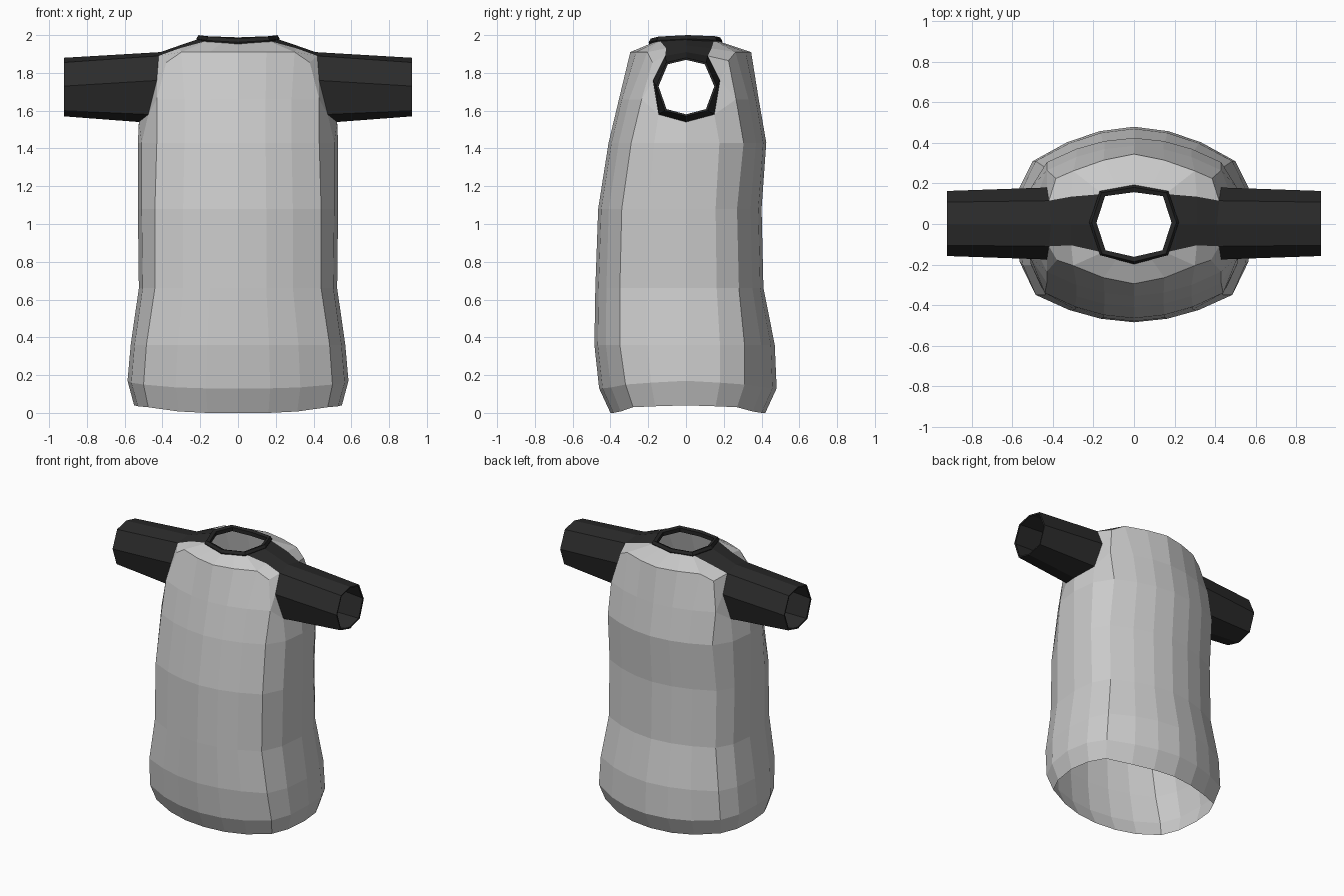
import bpy, bmesh, math
from mathutils import Vector

if "Cube" in bpy.data.objects:
    bpy.data.objects.remove(bpy.data.objects["Cube"])


def material(name, value):
    m = bpy.data.materials.new(name)
    m.diffuse_color = (value, value, value, 1)
    m.use_nodes = True
    m.node_tree.nodes["Principled BSDF"].inputs["Base Color"].default_value = m.diffuse_color
    return m


LIGHT = material("light grey cloth", 0.6)
DARK = material("charcoal cloth", 0.024)
TRIM = material("dark collar trim", 0.018)


def build(name, faces, mat, centre, mirror=True):
    """Weld a list of corner lists into one flat-faced object."""
    bm = bmesh.new()
    for f in faces:
        bm.faces.new([bm.verts.new(p) for p in f])
    bmesh.ops.remove_doubles(bm, verts=bm.verts, dist=0.0005)
    bmesh.ops.recalc_face_normals(bm, faces=bm.faces)
    c = Vector(centre)
    if sum(f.normal.dot(f.calc_center_median() - c) * f.calc_area() for f in bm.faces) < 0:
        bmesh.ops.reverse_faces(bm, faces=bm.faces)
    me = bpy.data.meshes.new(name)
    bm.to_mesh(me)
    bm.free()
    me.materials.append(mat)
    ob = bpy.data.objects.new(name, me)
    bpy.context.collection.objects.link(ob)
    if mirror:
        mod = ob.modifiers.new("mirror", 'MIRROR')
        mod.merge_threshold = 0.001
    return ob


def bridge(a, b):
    """Quads between two open strips of points."""
    return [[a[i], a[i + 1], b[i + 1], b[i]] for i in range(len(a) - 1)]


# Body levels: z centre, z crease, z side, y front, y front crease,
# y back, y back crease, x crease, x side
LEVELS = [
    (0.00, 0.03, 0.04, -0.40, -0.28, 0.42, 0.27, 0.475, 0.55),
    (0.13, 0.15, 0.17, -0.46, -0.32, 0.48, 0.31, 0.50, 0.585),
    (0.36, 0.36, 0.36, -0.485, -0.35, 0.47, 0.31, 0.485, 0.568),
    (0.66, 0.66, 0.66, -0.48, -0.35, 0.41, 0.28, 0.44, 0.525),
    (1.08, 1.08, 1.08, -0.465, -0.34, 0.40, 0.27, 0.44, 0.53),
    (1.43, 1.43, 1.43, -0.41, -0.29, 0.425, 0.305, 0.43, 0.53),
]


def across(y0, yc, xc, z0, zc):
    """Centre-to-crease strip of four points."""
    return [(0, y0, z0), (0.34 * xc, yc + (y0 - yc) * 0.87, z0),
            (0.66 * xc, yc + (y0 - yc) * 0.55, z0 + (zc - z0) * 0.25), (xc, yc, zc)]


def half_ring(l, back):
    z0, zc, zs, yf, ycf, yb, ycb, xc, xs = l
    y0, yc = (yb, ycb) if back else (yf, ycf)
    return across(y0, yc, xc, z0, zc) + [(xs - 0.02, yc * 0.58, (zc + zs) / 2), (xs, 0, zs)]


# Shared seams: armhole, yoke edge and neckline
TOP, BOT = (0.41, 0, 1.91), (0.525, 0, 1.54)
SEAM = {
    False: dict(top=(0.42, -0.11, 1.89), side=(0.43, -0.175, 1.76), low=(0.475, -0.145, 1.58),
                mid=(0.31, -0.105, 1.93), neck=(0.155, -0.14, 1.972),
                n1=(0.078, -0.162, 1.965), n0=(0, -0.18, 1.958)),
    True: dict(top=(0.42, 0.115, 1.89), side=(0.43, 0.18, 1.76), low=(0.475, 0.15, 1.58),
               mid=(0.31, 0.135, 1.93), neck=(0.155, 0.148, 1.972),
               n1=(0.078, 0.165, 1.97), n0=(0, 0.175, 1.965)),
}
RIDGE = {
    False: [(0, -0.295, 1.91), (0.15, -0.265, 1.91), (0.30, -0.205, 1.91), (0.38, -0.178, 1.855)],
    True: [(0, 0.345, 1.91), (0.15, 0.315, 1.91), (0.30, 0.262, 1.91), (0.385, 0.225, 1.865)],
}

# Shirt body: torso tube, chest and shoulder panels
faces = []
for back in (False, True):
    rings = [half_ring(l, back) for l in LEVELS]
    for a, b in zip(rings, rings[1:]):
        faces += bridge(a, b)
    s, ridge, r = SEAM[back], RIDGE[back], rings[-1]
    chest = across(0.385, 0.265, 0.43, 1.66, 1.66) if back else across(-0.355, -0.235, 0.43, 1.66, 1.66)
    faces += bridge(r[:4], chest) + bridge(chest, ridge)
    faces += bridge(ridge[:3], [s["n0"], s["n1"], s["neck"]])
    faces += [[ridge[2], s["mid"], s["neck"]],
              [ridge[2], ridge[3], s["top"], s["mid"]],
              [ridge[3], s["side"], s["top"]],
              [ridge[3], chest[3], s["side"]],
              [chest[3], s["low"], s["side"]],
              [chest[3], r[3], r[4], s["low"]],
              [r[4], r[5], BOT, s["low"]]]
build("shirt_body", faces, LIGHT, (0, 0, 1))

# Sleeves: eight-sided tube with a thin turned cuff
F, B = SEAM[False], SEAM[True]
arm = [TOP, B["top"], B["side"], B["low"], BOT, F["low"], F["side"], F["top"], TOP]
section = [(0, 1.88), (0.108, 1.855), (0.163, 1.73), (0.115, 1.60), (0, 1.57),
           (-0.112, 1.60), (-0.158, 1.73), (-0.105, 1.855), (0, 1.88)]
cuff = [(0.922, y, z) for y, z in section]
lip = [(0.92, y * 0.92, 1.72 + (z - 1.72) * 0.93) for y, z in section]
build("sleeves", bridge(arm, cuff) + bridge(cuff, lip), DARK, (0.65, 0, 1.72))

# Shoulder yokes: dark strips from sleeve to neckline
yoke = [[F["top"], TOP, B["top"]],
        [F["mid"], (0.31, 0, 1.945), B["mid"]],
        [F["neck"], (0.205, 0, 1.98), B["neck"]]]
build("shoulder_yokes", bridge(yoke[0], yoke[1]) + bridge(yoke[1], yoke[2]), DARK, (0.3, 0, 1))

# Collar: eight-sided band following the neckline
path = [(0, -0.18, 1.962), (0.154, -0.142, 1.972), (0.203, 0.008, 1.98),
        (0.156, 0.15, 1.974), (0, 0.175, 1.968)]
profile = [(-0.018, -0.016), (0.010, -0.020), (0.018, 0.0), (0.006, 0.02), (-0.018, 0.012)]
loops = []
for x, y, z in path:
    d = Vector((x, y, 0)).normalized()
    loop = [(x + d.x * r, y + d.y * r, z + h) for r, h in profile]
    loops.append(loop + loop[:1])
faces = []
for a, b in zip(loops, loops[1:]):
    faces += bridge(a, b)
build("collar", faces, TRIM, (0, 0, 1.97))
